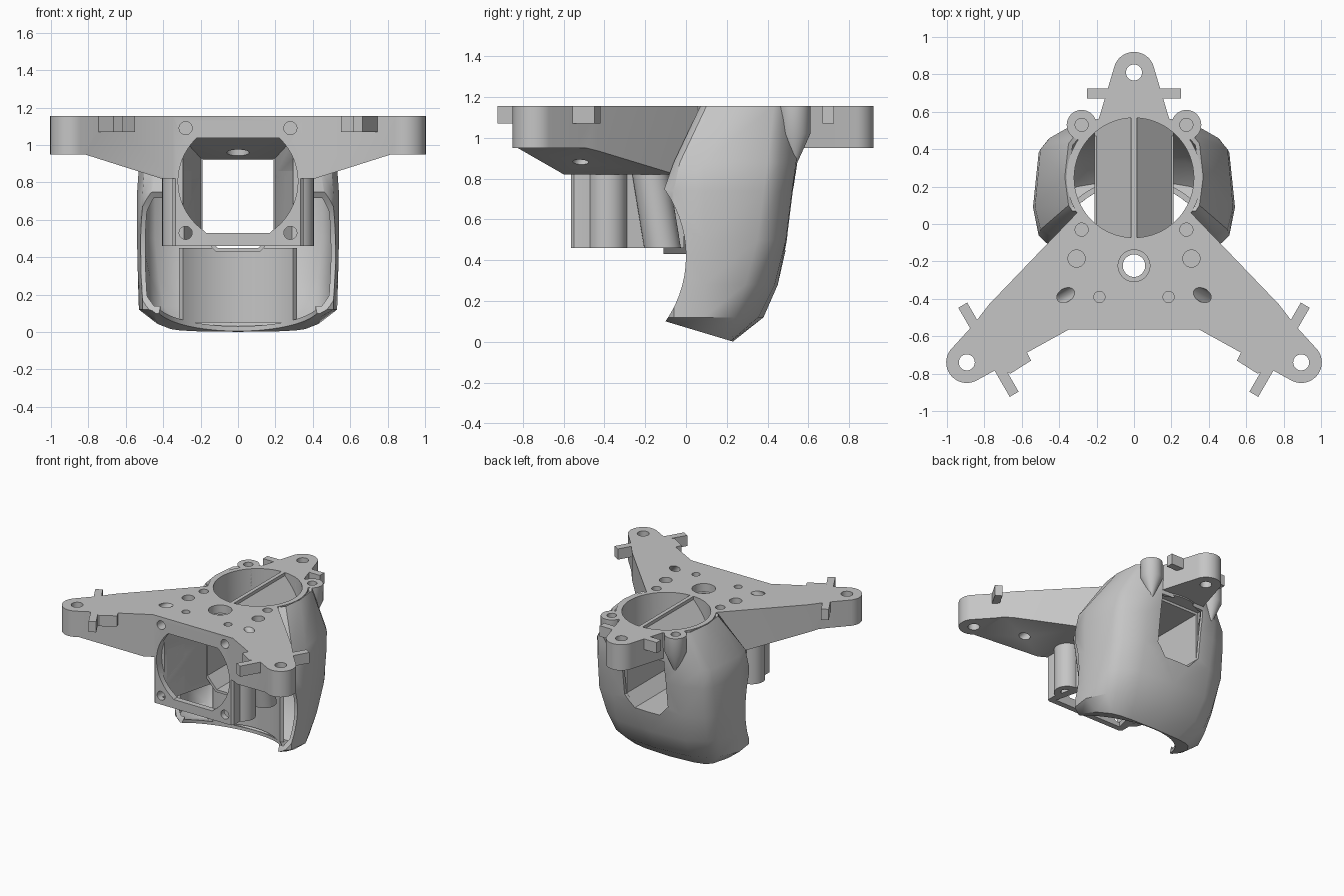
import bpy, bmesh
from math import cos, sin, radians, pi
from mathutils import Vector, Matrix

old = bpy.data.objects.get("Cube")
if old:
    bpy.data.objects.remove(old, do_unlink=True)

grey = bpy.data.materials.new("matte grey plastic")
grey.use_nodes = True
grey.diffuse_color = (0.56, 0.56, 0.56, 1)
grey.node_tree.nodes["Principled BSDF"].inputs["Base Color"].default_value = (0.56, 0.56, 0.56, 1)

TOP = 1.155
NOZZLE = Vector((0, -0.223, 0))


def make(name, bm):
    bmesh.ops.recalc_face_normals(bm, faces=bm.faces)
    mesh = bpy.data.meshes.new(name)
    bm.to_mesh(mesh)
    bm.free()
    mesh.materials.append(grey)
    obj = bpy.data.objects.new(name, mesh)
    bpy.context.scene.collection.objects.link(obj)
    return obj


def loft(name, rings):
    """Closed solid through rings with equal point counts."""
    bm = bmesh.new()
    rows = [[bm.verts.new(p) for p in ring] for ring in rings]
    n = len(rows[0])
    for a, b in zip(rows, rows[1:]):
        for i in range(n):
            j = (i + 1) % n
            bm.faces.new((a[i], a[j], b[j], b[i]))
    bm.faces.new(rows[0][::-1])
    bm.faces.new(rows[-1])
    return make(name, bm)


def prism(name, pts, lo, hi, axis="z"):
    place = {"z": lambda u, v, w: (u, v, w),
             "y": lambda u, v, w: (u, w, v),
             "x": lambda u, v, w: (w, u, v)}[axis]
    return loft(name, [[place(u, v, w) for u, v in pts] for w in (lo, hi)])


def box(name, x0, x1, y0, y1, z0, z1):
    return prism(name, [(x0, y0), (x1, y0), (x1, y1), (x0, y1)], z0, z1)


def arc(u, v, r, a0=0, a1=360, n=40):
    full = abs(a1 - a0) == 360
    steps = n if full else n - 1
    return [(u + r * cos(radians(a0 + (a1 - a0) * i / steps)),
             v + r * sin(radians(a0 + (a1 - a0) * i / steps))) for i in range(n)]


def rod(name, u, v, r, lo, hi, axis="z", n=40):
    return prism(name, arc(u, v, r, n=n), lo, hi, axis)


def bake(obj):
    bpy.context.view_layer.update()
    graph = bpy.context.evaluated_depsgraph_get()
    mesh = bpy.data.meshes.new_from_object(obj.evaluated_get(graph))
    obj.modifiers.clear()
    obj.data = mesh


def boolean(obj, others, mode="DIFFERENCE"):
    for other in others:
        mod = obj.modifiers.new(mode.lower(), "BOOLEAN")
        mod.operation, mod.solver, mod.object = mode, "EXACT", other
        bake(obj)
        bpy.data.objects.remove(other, do_unlink=True)


def mirrored(pts):
    return pts + [(-x, y) for x, y in reversed(pts)]


# Passage with chamfered lower corners, shared by plate, mount and duct
def passage():
    return prism("passage_cutter", mirrored([(0.11, 0.45), (0.19, 0.54), (0.19, 0.92)]), -0.2, 0.75, "y")


def cavity():
    def rect(x, y, top):
        return [(-x, y, 0.4), (x, y, 0.4), (x, y, top), (-x, y, top)]
    return loft("cavity_cutter", [rect(0.30, -0.52, 1.04), rect(0.19, -0.08, 0.92)])


# Round fan opening with flat top and bottom
def fan_bore():
    low = 0.53
    side = arc(0, 0.805, 0.32, -58, 47, 32)
    side = [(side[0][0], low)] + side[1:-1] + [(side[-1][0], 1.04)]
    return prism("fan_bore_cutter", mirrored([p for p in side if low <= p[1] <= 1.04]), -0.7, -0.5, "y")


def fan_screws():
    return [rod("screw_cutter", s * 0.28, z, 0.035, -0.7, -0.42, "y", 20)
            for s in (-1, 1) for z in (0.53, 1.09)]


def ring_cutter(low):
    return rod("ring_cutter", 0, 0.247, 0.32, low, 1.3, n=64)


def ear_hole(s):
    return rod("ear_hole_cutter", s * 0.28, 0.53, 0.035, 1.06, 1.3, n=24)


# Three-armed plate, thicker towards the middle
half = (arc(0, 0.81, 0.11, 89, 12, 12) + [(0.18, 0.59)] + arc(0, 0.25, 0.36, 58, -32, 20)
        + [(0.775, -0.43), (0.86, -0.54)] + arc(0.894, -0.74, 0.11, 38, -118, 18)
        + [(0.35, -0.565)])
plate = prism("three_arm_plate", mirrored(half), 0.7, TOP)
side = [(1.1, TOP), (1.1, 0.95), (0.82, 0.95), (0.41, 0.82)]
boolean(plate, [prism("taper", mirrored(side), -1.2, 1.2, "y")], "INTERSECT")
boolean(plate, [
    prism("back_arm_cutter", [(0.47, 0.95), (1, 0.95), (1, 0.7), (0.1, 0.7), (0.1, 0.82)], -0.6, 0.6, "x"),
    ring_cutter(0.6), cavity(), passage(), fan_bore(),
    rod("nozzle_cutter", 0, NOZZLE.y, 0.06, 0.6, 1.3),
    rod("nozzle_recess_cutter", 0, NOZZLE.y, 0.085, 1.09, 1.3)] + fan_screws())
boolean(plate, [rod("tip_hole_cutter", x, y, 0.043, 0.8, 1.3, n=24)
                for x, y in ((0, 0.81), (0.894, -0.74), (-0.894, -0.74))])
for s in (-1, 1):
    boolean(plate, [ear_hole(s)])
    boolean(plate, [rod("hole_cutter", s * x, y, r, z, 1.3, n=24) for x, y, r, z in (
        (0.28, -0.03, 0.035, 1.06), (0.307, -0.185, 0.046, 0.95),
        (0.185, -0.39, 0.03, 1.08))])
    # Slanted hole that runs outwards along the arm to its underside
    slant = rod("slant_cutter", 0, 0, 0.036, -0.6, 0.3, n=24)
    direction = Vector((-s * 0.87, 0.5, 1)).normalized()
    slant.matrix_world = (Matrix.Translation((s * 0.365, -0.38, TOP))
                          @ direction.to_track_quat("Z", "Y").to_matrix().to_4x4())
    boolean(plate, [slant])
    # Shallow step beside the front tab of each arm
    step = [(0.575, -0.68), (0.55, -0.73), (0.66, -0.80), (0.73, -0.77)]
    prism("tab_step", [(s * x, y) for x, y in step], 1.07, TOP)

# Cross tabs near each arm tip
for i, (label, reach, shift) in enumerate((("back", 0.25, 0), ("right", 0.275, -0.022),
                                           ("left", 0.275, -0.022))):
    turn = (Matrix.Translation(NOZZLE) @ Matrix.Rotation(i * 2 * pi / 3, 4, "Z")
            @ Matrix.Translation(-NOZZLE))
    for s in (-1, 1):
        x0, x1 = sorted((s * 0.08, s * reach))
        tab = box(f"{label}_arm_tab", x0, x1, 0.67 + shift, 0.725 + shift, 1.07, TOP)
        tab.data.transform(turn)

# Square fan mount with tapering cheeks behind it
outer = [(0.335, -0.565), (0.35, -0.55), (0.35, -0.48), (0.33, -0.40), (0.25, -0.01)]
mount = prism("fan_mount", mirrored(outer), 0.46, 0.86)
boolean(mount, [cavity(), passage(), fan_bore()] + fan_screws())

for s in (-1, 1):
    # Screw posts beside the cavity, the rear one leaning back
    for name, y_low, y_high, r in (("front_post", -0.385, -0.385, 0.095),
                                   ("rear_post", -0.115, -0.18, 0.09)):
        post = loft(name, [[(x, y, z) for x, y in arc(s * 0.31, y0, r)]
                           for y0, z in ((y_low, 0.46), (y_high, 0.86))])
        boolean(post, [cavity(), passage(),
                       rod("post_hole_cutter", s * 0.325, y_low, 0.035, 0.4, 0.6, n=20)])
    # Ears with pointed undersides
    ear = loft("mounting_ear", [[(x, y, z) for x, y in arc(s * 0.28, 0.53, r, n=32)]
                                for r, z in ((0.012, 0.87), (0.08, 1.02), (0.08, TOP))])
    boolean(ear, [ear_hole(s), ring_cutter(0.6)])

# Hollow air duct, lofted from rounded sections
sections = [
    (0.12, [(0.46, -0.10), (0.51, -0.06), (0.53, 0.09), (0.46, 0.24), (0.41, 0.29), (0.28, 0.355), (0, 0.38)]),
    (0.28, [(0.46, -0.10), (0.51, -0.06), (0.535, 0.09), (0.49, 0.29), (0.44, 0.36), (0.30, 0.435), (0, 0.45)]),
    (0.50, [(0.46, -0.11), (0.51, -0.06), (0.54, 0.09), (0.51, 0.35), (0.46, 0.43), (0.30, 0.49), (0, 0.50)]),
    (0.74, [(0.46, -0.11), (0.51, -0.06), (0.54, 0.09), (0.51, 0.38), (0.46, 0.45), (0.31, 0.52), (0, 0.53)]),
    (0.88, [(0.44, -0.06), (0.50, -0.03), (0.53, 0.09), (0.50, 0.40), (0.45, 0.46), (0.31, 0.54), (0, 0.555)]),
    (TOP, [(0.33, 0.07), (0.35, 0.10), (0.37, 0.25), (0.35, 0.43), (0.31, 0.48), (0.20, 0.56), (0, 0.58)])]
floor = [(0.44, -0.10), (0.45, -0.05), (0.43, 0.09), (0.36, 0.18), (0.31, 0.205), (0.22, 0.22), (0, 0.23)]


def whole(pts):
    return pts + [(-x, y) for x, y in reversed(pts[:-1])]


rings = [[(x, y, 0.1 - 0.3 * (y + 0.1)) for x, y in whole(floor)]]
rings += [[(x, y, z) for x, y in whole(pts)] for z, pts in sections]
duct = loft("air_duct", rings)
bm = bmesh.new()
bm.from_mesh(duct.data)
lid = [f for f in bm.faces if all(v.co.z > 1.15 for v in f.verts)]
bmesh.ops.delete(bm, geom=lid, context="FACES_ONLY")
bm.to_mesh(duct.data)
bm.free()
wall = duct.modifiers.new("wall", "SOLIDIFY")
wall.thickness, wall.offset, wall.use_even_offset = 0.025, -1, True
bake(duct)
boolean(duct, [rod("front_scoop_cutter", -0.56, 0.42, 0.56, -0.8, 0.8, "x", 72),
               rod("nozzle_clearance_cutter", 0, NOZZLE.y, 0.44, -0.2, 0.5, n=72),
               ring_cutter(0.85), passage(), ear_hole(-1), ear_hole(1),
               box("trim_cutter", -1, 1, -1, 1, TOP, 1.5)])

# Curved wall facing the nozzle
curve = arc(0, NOZZLE.y, 0.44, 48, 132, 28) + arc(0, NOZZLE.y, 0.47, 132, 48, 28)
prism("nozzle_wall", curve, 0.05, 0.45)

# Chamfered passage through the duct with a ridged roof that splits the air
tunnel = prism("passage_tube", mirrored([(0.12, 0.43), (0.21, 0.53), (0.21, 0.95)]), -0.11, 0.47, "y")
boolean(tunnel, [passage()])
roof = prism("air_splitter", [(-0.21, 0.94), (0.21, 0.94), (0.015, 1.13), (0.015, TOP),
                              (-0.015, TOP), (-0.015, 1.13)], -0.08, 0.575, "y")
boolean(roof, [rod("splitter_trim", 0, 0.247, 0.325, 0.8, 1.3, n=64)], "INTERSECT")

# Smooth the curved faces and keep the corners crisp
for obj in bpy.context.scene.objects:
    obj.select_set(obj.type == "MESH")
bpy.context.view_layer.objects.active = plate
bpy.ops.object.shade_smooth_by_angle(angle=radians(35))
